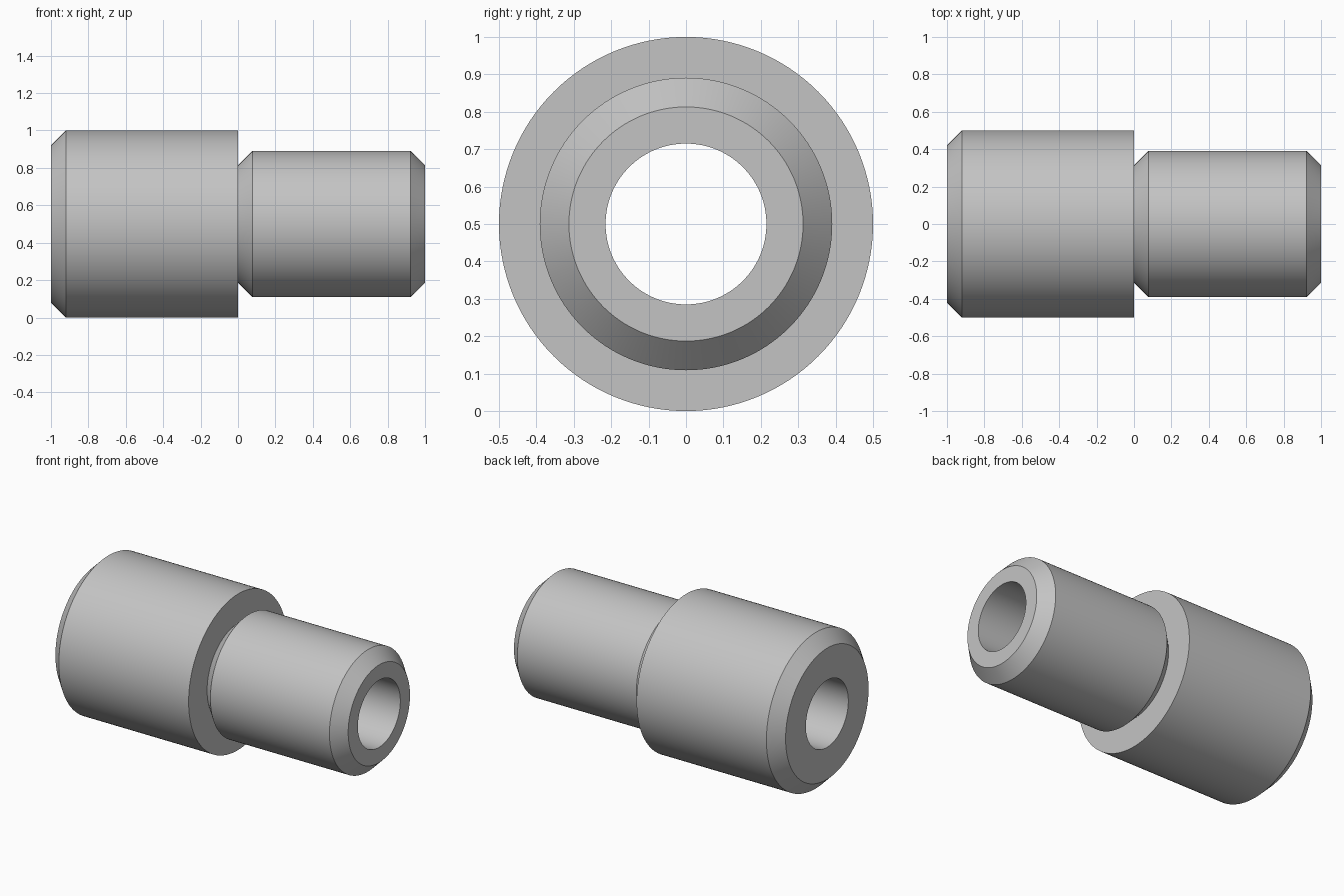
import bpy, bmesh, math
from mathutils import Matrix

cube = bpy.data.objects.get("Cube")
if cube:
    bpy.data.objects.remove(cube, do_unlink=True)

SEGMENTS = 128
AXIS_HEIGHT = 0.5
BORE = 0.215

# Single plain grey
grey = bpy.data.materials.new("plain grey")
grey.use_nodes = True
colour = (0.55, 0.55, 0.55, 1)
grey.diffuse_color = colour
grey.node_tree.nodes["Principled BSDF"].inputs["Base Color"].default_value = colour


def lathe(name, profile):
    """Revolve a closed (x, radius) profile around the x axis."""
    bm = bmesh.new()
    rings = []
    for i in range(SEGMENTS):
        turn = Matrix.Rotation(math.tau * i / SEGMENTS, 3, 'X')
        rings.append([bm.verts.new(turn @ Matrix.Identity(3).col[0] * x
                                   + turn.col[2] * r) for x, r in profile])
    n = len(profile)
    for i in range(SEGMENTS):
        a, b = rings[i], rings[(i + 1) % SEGMENTS]
        for j in range(n):
            k = (j + 1) % n
            bm.faces.new((a[j], a[k], b[k], b[j]))
    bmesh.ops.recalc_face_normals(bm, faces=bm.faces)
    mesh = bpy.data.meshes.new(name)
    bm.to_mesh(mesh)
    bm.free()
    mesh.materials.append(grey)
    obj = bpy.data.objects.new(name, mesh)
    obj.location.z = AXIS_HEIGHT
    bpy.context.collection.objects.link(obj)
    bpy.ops.object.select_all(action='DESELECT')
    obj.select_set(True)
    bpy.context.view_layer.objects.active = obj
    bpy.ops.object.shade_smooth_by_angle(angle=math.radians(30))
    return obj


# Wide sleeve, shoulder and chamfered spigot around one through bore
lathe("stepped_bushing", [
    (-1, BORE), (-1, 0.42), (-0.92, 0.5),
    (0, 0.5), (0, 0.313),
    (0.078, 0.391), (0.922, 0.391), (1, 0.313),
    (1, BORE),
])
